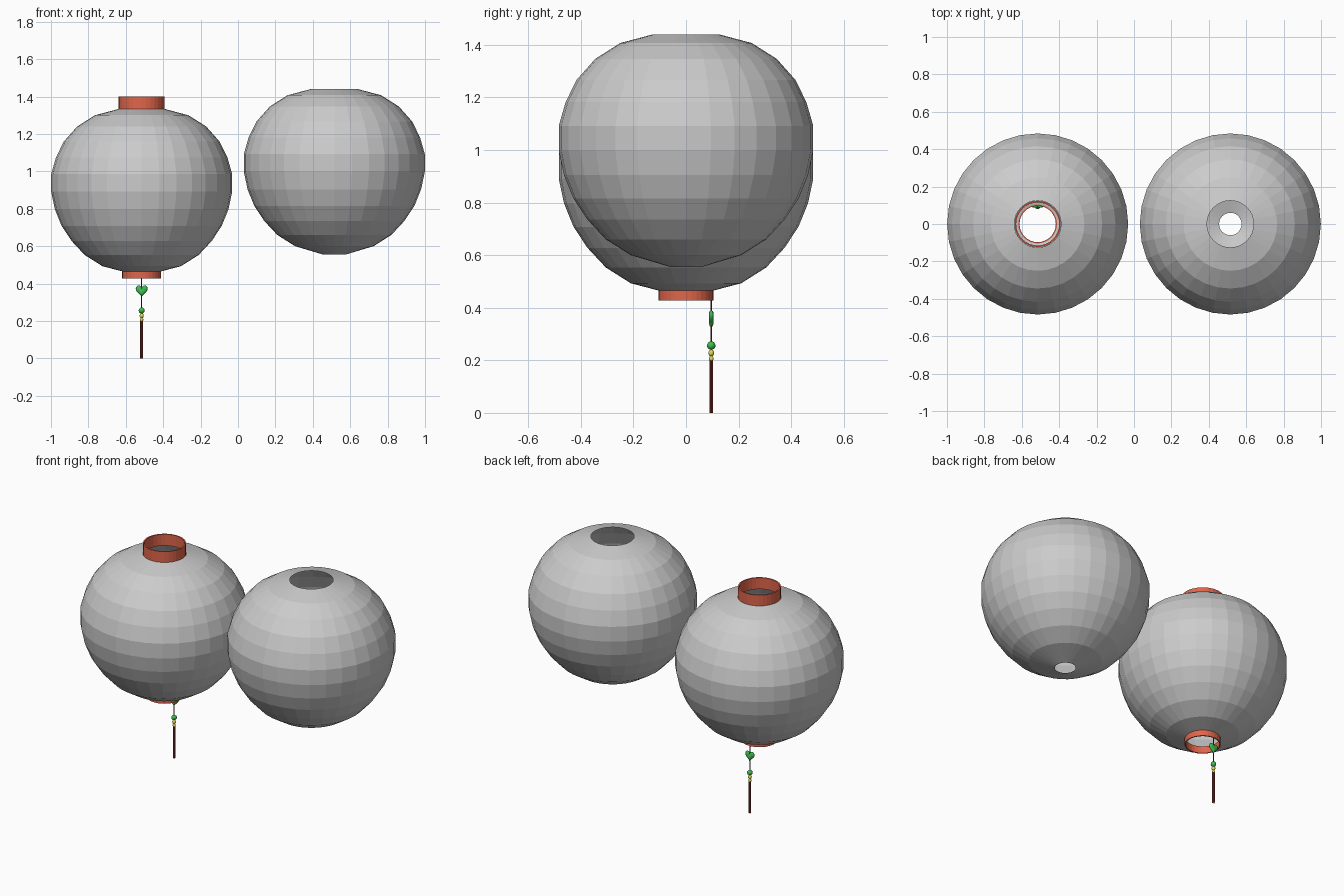
import bpy, bmesh, math

if "Cube" in bpy.data.objects:
    bpy.data.objects.remove(bpy.data.objects["Cube"])

def material(name, rgb):
    m = bpy.data.materials.new(name)
    m.diffuse_color = (*rgb, 1)
    m.use_nodes = True
    m.node_tree.nodes["Principled BSDF"].inputs["Base Color"].default_value = m.diffuse_color
    return m

RED = material("red", (0.75, 0.13, 0.07))
DARK = material("dark_red", (0.25, 0.04, 0.03))
GREEN = material("green", (0.05, 0.5, 0.08))
YELLOW = material("yellow", (0.75, 0.7, 0.1))

def finish(bm, name, mat=None, smooth=False):
    bmesh.ops.recalc_face_normals(bm, faces=bm.faces)
    me = bpy.data.meshes.new(name)
    bm.to_mesh(me)
    bm.free()
    ob = bpy.data.objects.new(name, me)
    bpy.context.collection.objects.link(ob)
    if mat:
        me.materials.append(mat)
    for p in me.polygons:
        p.use_smooth = smooth
    return ob

def lathe(name, profile, loc, mat=None, n=32, closed=False, smooth=False):
    """Spin a (radius, z) profile about a vertical axis."""
    bm = bmesh.new()
    rings = [[bm.verts.new((loc[0] + r * math.cos(2 * math.pi * i / n),
                            loc[1] + r * math.sin(2 * math.pi * i / n),
                            loc[2] + z)) for i in range(n)] for r, z in profile]
    pairs = list(zip(rings, rings[1:])) + ([(rings[-1], rings[0])] if closed else [])
    for a, b in pairs:
        for i in range(n):
            j = (i + 1) % n
            bm.faces.new((a[i], a[j], b[j], b[i]))
    return finish(bm, name, mat, smooth)

def bead(name, r, rz, loc, mat):
    bm = bmesh.new()
    bmesh.ops.create_uvsphere(bm, u_segments=16, v_segments=10, radius=r)
    for v in bm.verts:
        v.co = (v.co.x + loc[0], v.co.y + loc[1], v.co.z * rz / r + loc[2])
    return finish(bm, name, mat, True)

def rod(name, r, z0, z1, x, y, mat):
    return lathe(name, [(0.0005, z0), (r, z0), (r, z1), (0.0005, z1)], (x, y, 0), mat, n=8)

# paper shells: same shape, the left one lower and with a wider bottom opening
shell = [(.21, .6), (.305, .66), (.375, .735), (.428, .815), (.464, .904), (.484, .998),
         (.484, 1.092), (.458, 1.182), (.416, 1.267), (.345, 1.347), (.25, 1.407), (.125, 1.44)]
lathe("right_lantern_shell", [(.06, .555)] + shell, (.515, 0, 0))
lathe("left_lantern_shell", [(.103, .572)] + shell, (-.515, 0, -.107))

# red collars
def collar(name, r, t, z0, z1):
    lathe(name, [(r, z0), (r, z1), (r - t, z1), (r - t, z0)], (-.515, 0, 0), RED, closed=True)
collar("top_collar", .123, .008, 1.328, 1.40)
collar("bottom_collar", .104, .007, .428, .472)

# hanging charm
cx, cy = -.515, .096
rod("charm_string", .0025, .19, .45, cx, cy, DARK)

# puffed heart: outline rings scaled towards the middle
bm = bmesh.new()
n = 32
def heart_ring(s, y):
    out = []
    for i in range(n):
        t = 2 * math.pi * i / n
        x = 16 * math.sin(t) ** 3
        z = 13 * math.cos(t) - 5 * math.cos(2 * t) - 2 * math.cos(3 * t) - math.cos(4 * t)
        out.append(bm.verts.new((cx + x * s * .002, cy + y, .364 + z * s * .0022)))
    return out
rings = [heart_ring(s, y) for s, y in
         ((.6, -.009), (.88, -.006), (1, 0), (.88, .006), (.6, .009))]
for a, b in zip(rings, rings[1:]):
    for i in range(n):
        j = (i + 1) % n
        bm.faces.new((a[i], a[j], b[j], b[i]))
bm.faces.new(rings[0])
bm.faces.new(rings[-1])
finish(bm, "heart_charm", GREEN, True)

bead("green_bead", .016, .016, (cx, cy, .256), GREEN)
bead("upper_yellow_bead", .011, .013, (cx, cy, .228), YELLOW)
bead("lower_yellow_bead", .009, .011, (cx, cy, .206), YELLOW)

# tassel strands
for i in range(6):
    a = math.pi * i / 3
    rod("tassel_strand", .0025, 0.0, .2, cx + .0055 * math.cos(a), cy + .0055 * math.sin(a), DARK)
